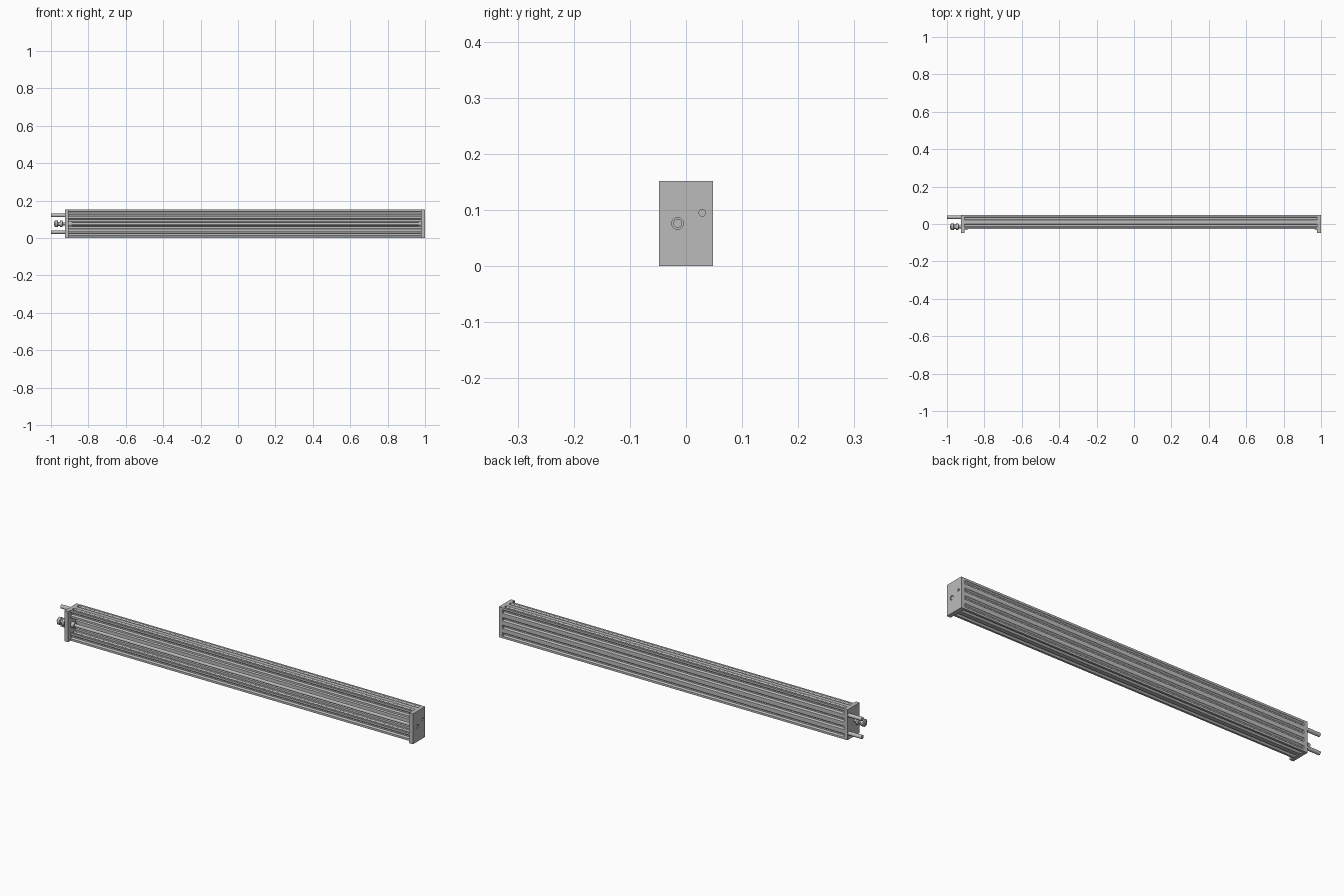
import bpy, bmesh, math
from mathutils import Matrix

if "Cube" in bpy.data.objects:
    bpy.data.objects.remove(bpy.data.objects["Cube"])

S = 0.0019                      # profile unit
BACK, HEIGHT = 0.048, 0.152
SCREW_Y, SCREW_Z = -0.015, 0.076

grey = bpy.data.materials.new("metal grey")
grey.diffuse_color = (0.5, 0.5, 0.5, 1)
grey.use_nodes = True
grey.node_tree.nodes["Principled BSDF"].inputs["Base Color"].default_value = grey.diffuse_color


def finish(name, bm, smooth=False):
    bmesh.ops.recalc_face_normals(bm, faces=bm.faces)
    mesh = bpy.data.meshes.new(name)
    bm.to_mesh(mesh)
    bm.free()
    mesh.materials.append(grey)
    ob = bpy.data.objects.new(name, mesh)
    bpy.context.collection.objects.link(ob)
    if smooth:
        bpy.ops.object.select_all(action='DESELECT')
        ob.select_set(True)
        bpy.context.view_layer.objects.active = ob
        bpy.ops.object.shade_smooth_by_angle(angle=math.radians(35))
    return ob


def lathe_x(name, profile, y, z, n=24):
    """Turned part along x from (x, radius) pairs."""
    bm = bmesh.new()
    rings = [[bm.verts.new((x, y + r * math.cos(2 * math.pi * i / n),
                            z + r * math.sin(2 * math.pi * i / n)))
              for i in range(n)] for x, r in profile]
    for a, b in zip(rings, rings[1:]):
        for i in range(n):
            j = (i + 1) % n
            bm.faces.new((a[i], a[j], b[j], b[i]))
    bm.faces.new(rings[0])
    bm.faces.new(rings[-1])
    return finish(name, bm, True)


def rod(name, x0, x1, r, y, z):
    return lathe_x(name, [(x0, r), (x1, r)], y, z)


def box(name, x0, x1, y0, y1, z0, z1):
    bm = bmesh.new()
    bmesh.ops.create_cube(bm, size=1, matrix=Matrix.Translation(
        ((x0 + x1) / 2, (y0 + y1) / 2, (z0 + z1) / 2))
        @ Matrix.Diagonal((x1 - x0, y1 - y0, z1 - z0, 1)))
    return finish(name, bm)


def cut(ob, cutter):
    mod = ob.modifiers.new("hole", 'BOOLEAN')
    mod.operation, mod.solver, mod.object = 'DIFFERENCE', 'EXACT', cutter
    cutter.hide_render = True
    cutter.hide_viewport = True


# Slotted channel rail: C outline with a T-slot at each listed edge position
SLOT = [(-4.6, 0), (-3.1, 1.8), (-5.5, 1.8), (-5.5, 3.3), (-2.8, 6.1),
        (2.8, 6.1), (5.5, 3.3), (5.5, 1.8), (3.1, 1.8), (4.6, 0)]
EDGES = [((0, 0), (10, 30)), ((40, 0), (10,)), ((40, 20), (10,)),
         ((20, 20), (10, 30)), ((20, 60), (10,)), ((40, 60), (10,)),
         ((40, 80), (10, 30)), ((0, 80), (10, 30, 50, 70))]
outline = []
for k, ((u, w), slots) in enumerate(EDGES):
    u2, w2 = EDGES[(k + 1) % len(EDGES)][0]
    length = math.hypot(u2 - u, w2 - w)
    du, dw = (u2 - u) / length, (w2 - w) / length
    outline.append((u, w))
    for c in slots:
        for a, d in SLOT:
            outline.append((u + du * (c + a) - dw * d, w + dw * (c + a) + du * d))
bm = bmesh.new()
face = bm.faces.new([bm.verts.new((-0.906, BACK - u * S, w * S)) for u, w in outline])
ext = bmesh.ops.extrude_face_region(bm, geom=[face], use_keep_orig=True)
bmesh.ops.translate(bm, vec=(1.886, 0, 0),
                    verts=[v for v in ext["geom"] if isinstance(v, bmesh.types.BMVert)])
finish("slotted_rail", bm)

# End plates with screw holes
for side, x0, x1 in (("left", -0.925, -0.905), ("right", 0.979, 1.0)):
    plate = box(side + "_end_plate", x0, x1, -BACK, BACK, 0, HEIGHT)
    cut(plate, rod(side + "_screw_hole_cutter", x0 - 0.01, x1 + 0.01, 0.0105,
                   SCREW_Y, SCREW_Z))
    if side == "right":
        cut(plate, rod("small_hole_cutter", 0.99, 1.01, 0.006, 0.029, 0.095))

# Lead screw, with a lock collar inside each plate
rod("lead_screw", -0.985, 0.998, 0.0078, SCREW_Y, SCREW_Z)
rod("left_collar", -0.905, -0.888, 0.014, SCREW_Y, SCREW_Z)
rod("right_collar", 0.964, 0.979, 0.014, SCREW_Y, SCREW_Z)

# Shaft coupling with two hubs and a waist
lathe_x("shaft_coupling", [(-0.982, 0.010), (-0.978, 0.018), (-0.964, 0.018),
                           (-0.962, 0.011), (-0.953, 0.011), (-0.951, 0.018),
                           (-0.939, 0.018), (-0.936, 0.010)], SCREW_Y, SCREW_Z)

# Motor mounting standoffs
for name, z in (("lower_standoff", 0.031), ("upper_standoff", 0.121)):
    rod(name, -1.0, -0.925, 0.0095, 0.036, z)
